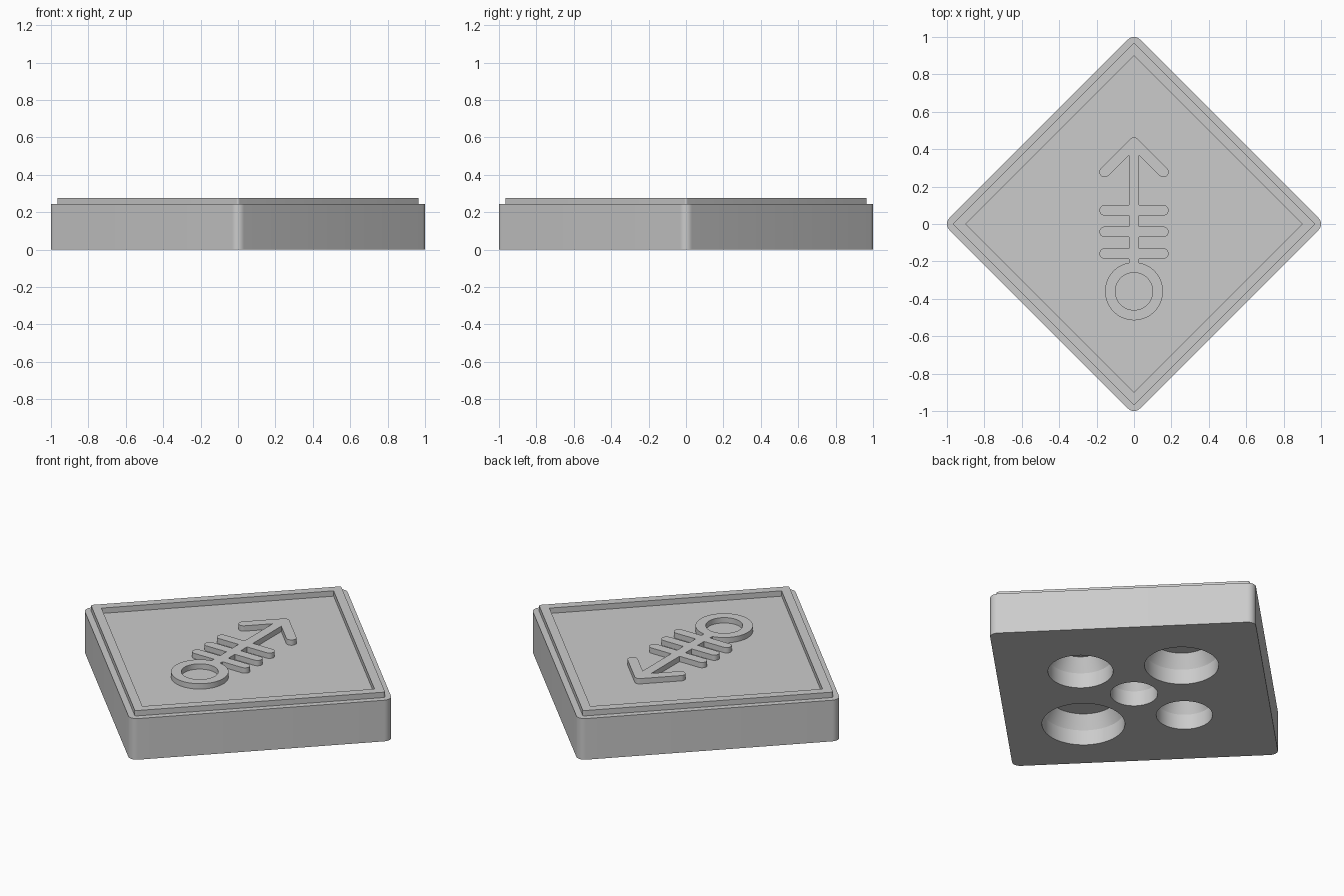
import bpy, bmesh, math
from math import pi, cos, sin
from mathutils import Vector

cube = bpy.data.objects.get("Cube")
if cube:
    bpy.data.objects.remove(cube, do_unlink=True)

BASE_TOP, RIM_TOP = 0.245, 0.277
SUNK = BASE_TOP - 0.02

grey = bpy.data.materials.new("plain grey")
grey.use_nodes = True
colour = (0.6, 0.6, 0.6, 1)
grey.diffuse_color = colour
grey.node_tree.nodes["Principled BSDF"].inputs["Base Color"].default_value = colour


def loft(name, sections):
    """Solid through a list of (outline, height) sections of equal point count."""
    bm = bmesh.new()
    rings = [[bm.verts.new((x, y, z)) for x, y in pts] for pts, z in sections]
    bm.faces.new(rings[0][::-1])
    bm.faces.new(rings[-1])
    for low, high in zip(rings, rings[1:]):
        n = len(low)
        for i in range(n):
            j = (i + 1) % n
            bm.faces.new((low[i], low[j], high[j], high[i]))
    bmesh.ops.recalc_face_normals(bm, faces=bm.faces)
    mesh = bpy.data.meshes.new(name)
    bm.to_mesh(mesh)
    bm.free()
    mesh.materials.append(grey)
    obj = bpy.data.objects.new(name, mesh)
    bpy.context.collection.objects.link(obj)
    return obj


def prism(name, pts, z0, z1):
    return loft(name, [(pts, z0), (pts, z1)])


def circle(x, y, r, n=64):
    return [(x + r * cos(2 * pi * i / n), y + r * sin(2 * pi * i / n)) for i in range(n)]


def diamond(tip, r=0.0, steps=8):
    """Square standing on its corner, with corners rounded to radius r."""
    pts = []
    for k in range(4):
        a = k * pi / 2
        if r == 0:
            pts.append((tip * cos(a), tip * sin(a)))
            continue
        for i in range(steps + 1):
            b = a - pi / 4 + pi / 2 * i / steps
            pts.append(((tip - r) * cos(a) + r * cos(b), (tip - r) * sin(a) + r * sin(b)))
    return pts


def capsule(p, q, r, steps=14):
    """Round-ended stroke from p to q."""
    p, q = Vector(p), Vector(q)
    a = math.atan2(q.y - p.y, q.x - p.x)
    pts = []
    for centre, start in ((q, a - pi / 2), (p, a + pi / 2)):
        for i in range(steps + 1):
            b = start + pi * i / steps
            pts.append((centre.x + r * cos(b), centre.y + r * sin(b)))
    return pts


def combine(target, tool, operation):
    mod = target.modifiers.new(operation.lower(), 'BOOLEAN')
    mod.operation, mod.solver, mod.object = operation, 'EXACT', tool
    bpy.context.view_layer.objects.active = target
    bpy.ops.object.modifier_apply(modifier=mod.name)
    bpy.data.objects.remove(tool, do_unlink=True)


# Base block with five blind holes of growing size underneath
base = prism("base_block", diamond(1.0, 0.045), 0, BASE_TOP)
holes = [(0, 0, 0.128), (-0.355, 0, 0.152), (0.377, 0, 0.176),
         (0, 0.4, 0.2), (0, -0.425, 0.224)]
for x, y, r in holes:
    wide, narrow = circle(x, y, r), circle(x, y, r - 0.04)
    combine(base, loft("hole_cutter", [(wide, -0.05), (wide, 0.09), (narrow, 0.17)]),
            'DIFFERENCE')

# Raised rim around the top
rim = prism("raised_rim", diamond(0.965, 0.012), SUNK, RIM_TOP)
combine(rim, prism("rim_cutter", diamond(0.9), 0, 1), 'DIFFERENCE')

# Raised symbol: ring, stem, three cross bars and an arrowhead
symbol = prism("raised_symbol", circle(0, -0.36, 0.155), SUNK, RIM_TOP)
combine(symbol, prism("ring_cutter", circle(0, -0.36, 0.1), 0, 1), 'DIFFERENCE')
W = 0.028
END = 0.157
strokes = [((0, -0.225), (0, 0.43))]
strokes += [((-END, y), (END, y)) for y in (0.073, -0.042, -0.158)]
strokes += [((0, 0.435), (side * END, 0.435 - END)) for side in (-1, 1)]
for p, q in strokes:
    combine(symbol, prism("stroke", capsule(p, q, W), SUNK, RIM_TOP), 'UNION')

# Smooth curved walls, sharp edges elsewhere
for obj in (base, rim, symbol):
    bpy.ops.object.select_all(action='DESELECT')
    obj.select_set(True)
    bpy.context.view_layer.objects.active = obj
    bpy.ops.object.shade_smooth_by_angle(angle=math.radians(25))
